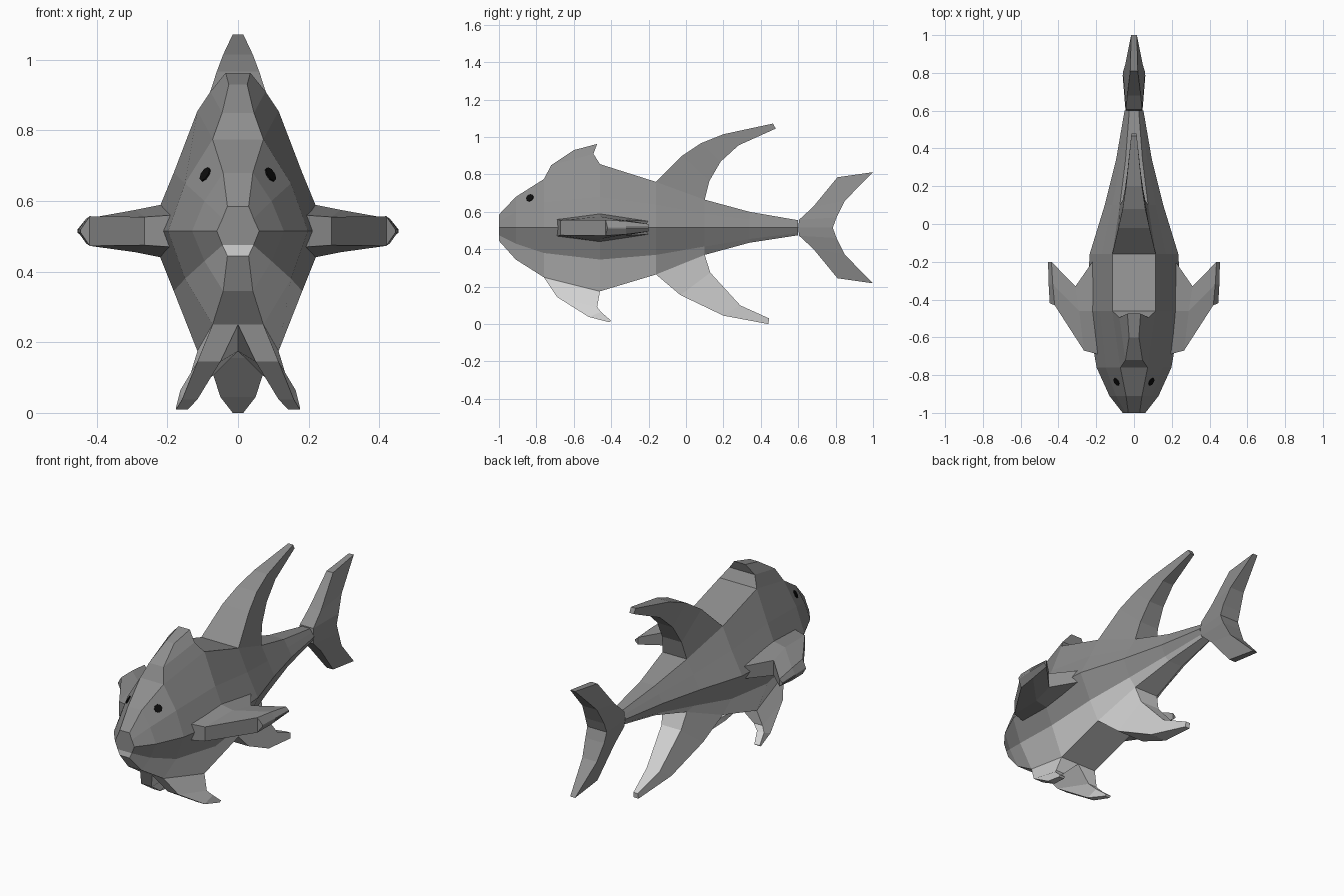
import bpy, bmesh
from mathutils import Vector

cube = bpy.data.objects.get("Cube")
if cube:
    bpy.data.objects.remove(cube, do_unlink=True)


def material(name, v):
    m = bpy.data.materials.new(name)
    m.use_nodes = True
    m.diffuse_color = (v, v, v, 1)
    bsdf = m.node_tree.nodes["Principled BSDF"]
    bsdf.inputs["Base Color"].default_value = (v, v, v, 1)
    bsdf.inputs["Roughness"].default_value = 0.8
    return m


GREY = material("mid grey", 0.27)
PALE = material("pale grey", 0.65)
BLACK = material("black", 0.004)
LATERAL = 0.515  # height of the line along the flank


def loft(name, rings, mats, pale_segments=(), strip_caps=False):
    """Join rings of points into a closed, flat shaded skin."""
    bm = bmesh.new()
    vs = [[bm.verts.new(p) for p in ring] for ring in rings]
    n = len(rings[0])
    for a, b in zip(vs, vs[1:]):
        for i in range(n):
            j = (i + 1) % n
            f = bm.faces.new((a[i], a[j], b[j], b[i]))
            f.material_index = int(i in pale_segments)
    for ring in (vs[0], vs[-1]):
        if strip_caps:
            for i in range(n // 2 - 1):
                f = bm.faces.new((ring[i], ring[i + 1], ring[n - 2 - i], ring[n - 1 - i]))
                f.material_index = int(i in pale_segments)
        else:
            bm.faces.new(ring)
    bmesh.ops.recalc_face_normals(bm, faces=bm.faces)
    me = bpy.data.meshes.new(name)
    bm.to_mesh(me)
    bm.free()
    for m in mats:
        me.materials.append(m)
    ob = bpy.data.objects.new(name, me)
    bpy.context.collection.objects.link(ob)
    return ob


def centre_fin(name, stations, mat):
    """Stations: front y, z, half width, then rear y, z, half width."""
    rings = [[(-wf, yf, zf), (wf, yf, zf), (wr, yr, zr), (-wr, yr, zr)]
             for yf, zf, wf, yr, zr, wr in stations]
    return loft(name, rings, [mat])


# Body: y, top z, top half width, shoulder z, shoulder half width,
# flank half width, lower flank z, bottom z
body_stations = [
    (-1.00, 0.585, 0.030, 0.550, 0.044, 0.060, 0.475, 0.445),
    (-0.91, 0.680, 0.042, 0.600, 0.095, 0.130, 0.430, 0.345),
    (-0.76, 0.775, 0.072, 0.650, 0.150, 0.198, 0.380, 0.250),
    (-0.46, 0.855, 0.115, 0.680, 0.182, 0.250, 0.345, 0.175),
    (-0.16, 0.760, 0.115, 0.640, 0.170, 0.235, 0.370, 0.265),
    (0.10, 0.665, 0.075, 0.590, 0.115, 0.155, 0.415, 0.370),
    (0.34, 0.600, 0.045, 0.560, 0.070, 0.095, 0.455, 0.435),
    (0.60, 0.555, 0.025, 0.536, 0.037, 0.050, 0.487, 0.475),
]
rings = []
for y, zt, a, zu, b, c, zl, zb in body_stations:
    side = [(a, y, zt), (b, y, zu), (c, y, LATERAL), (b, y, zl), (a, y, zb)]
    rings.append(side + [(-x, yy, z) for x, yy, z in reversed(side)])
body = loft("body", rings, [GREY, PALE], pale_segments=(3, 4, 5), strip_caps=True)

# Fins on the centre line
centre_fin("head_crest", [
    (-0.76, 0.775, 0.072, -0.46, 0.855, 0.115),
    (-0.72, 0.850, 0.045, -0.495, 0.910, 0.078),
    (-0.60, 0.930, 0.026, -0.475, 0.963, 0.035),
], GREY)
centre_fin("dorsal_fin", [
    (-0.16, 0.760, 0.115, 0.10, 0.665, 0.075),
    (-0.02, 0.900, 0.082, 0.125, 0.765, 0.060),
    (0.08, 0.967, 0.060, 0.185, 0.868, 0.048),
    (0.20, 1.015, 0.042, 0.28, 0.955, 0.035),
    (0.465, 1.072, 0.015, 0.48, 1.045, 0.013),
], GREY)
centre_fin("anal_fin", [
    (-0.16, 0.265, 0.115, 0.10, 0.370, 0.075),
    (-0.03, 0.155, 0.085, 0.13, 0.275, 0.060),
    (0.20, 0.045, 0.050, 0.29, 0.100, 0.040),
    (0.44, 0.000, 0.015, 0.445, 0.030, 0.013),
], PALE)

# Forked tail, lower half mirrored from the upper half
upper = [
    (0.60, 0.000, 0.045, 0.785, 0.000, 0.060),
    (0.605, 0.043, 0.042, 0.805, 0.055, 0.058),
    (0.68, 0.112, 0.036, 0.850, 0.145, 0.045),
    (0.81, 0.270, 0.020, 1.000, 0.297, 0.015),
]
tail = [(a, LATERAL - b, c, d, LATERAL - e, f) for a, b, c, d, e, f in reversed(upper[1:])]
tail += [(a, LATERAL + b, c, d, LATERAL + e, f) for a, b, c, d, e, f in upper]
centre_fin("tail_fin", tail, GREY)

# Pelvic fins: front y, z, inner x, outer x, then the same for the rear
pelvic = [
    (-0.76, 0.250, 0.000, 0.072, -0.46, 0.175, 0.000, 0.115),
    (-0.69, 0.145, 0.050, 0.115, -0.475, 0.092, 0.085, 0.140),
    (-0.52, 0.038, 0.115, 0.158, -0.455, 0.065, 0.120, 0.163),
    (-0.41, 0.010, 0.142, 0.175, -0.40, 0.018, 0.142, 0.175),
]
# Pectoral fins: front, middle and rear points as x, y, half thickness
pectoral = [
    [(0.190, -0.69, 0.045), (0.215, -0.46, 0.075), (0.220, -0.20, 0.035)],
    [(0.265, -0.67, 0.040), (0.290, -0.46, 0.060), (0.310, -0.33, 0.042)],
    [(0.420, -0.43, 0.042), (0.430, -0.32, 0.035), (0.437, -0.20, 0.020)],
    [(0.446, -0.42, 0.004), (0.452, -0.32, 0.004), (0.455, -0.20, 0.004)],
]
for label, s in (("left", 1), ("right", -1)):
    rings = [[(s * a, yf, zf), (s * b, yf, zf), (s * d, yr, zr), (s * c, yr, zr)]
             for yf, zf, a, b, yr, zr, c, d in pelvic]
    loft(label + "_pelvic_fin", rings, [PALE])

    rings = [[(s * x, y, LATERAL + h) for x, y, h in row] +
             [(s * x, y, LATERAL - h) for x, y, h in reversed(row)]
             for row in pectoral]
    loft(label + "_pectoral_fin", rings, [GREY])

    # Eye: thin octagonal plate lying on the head
    _, spot, normal, _ = body.closest_point_on_mesh(Vector((s * 0.092, -0.835, 0.675)))
    bpy.ops.mesh.primitive_cylinder_add(
        vertices=8, radius=0.022, depth=0.009, location=spot,
        rotation=normal.to_track_quat('Z', 'Y').to_euler())
    eye = bpy.context.object
    eye.name = label + "_eye"
    eye.data.materials.append(BLACK)
